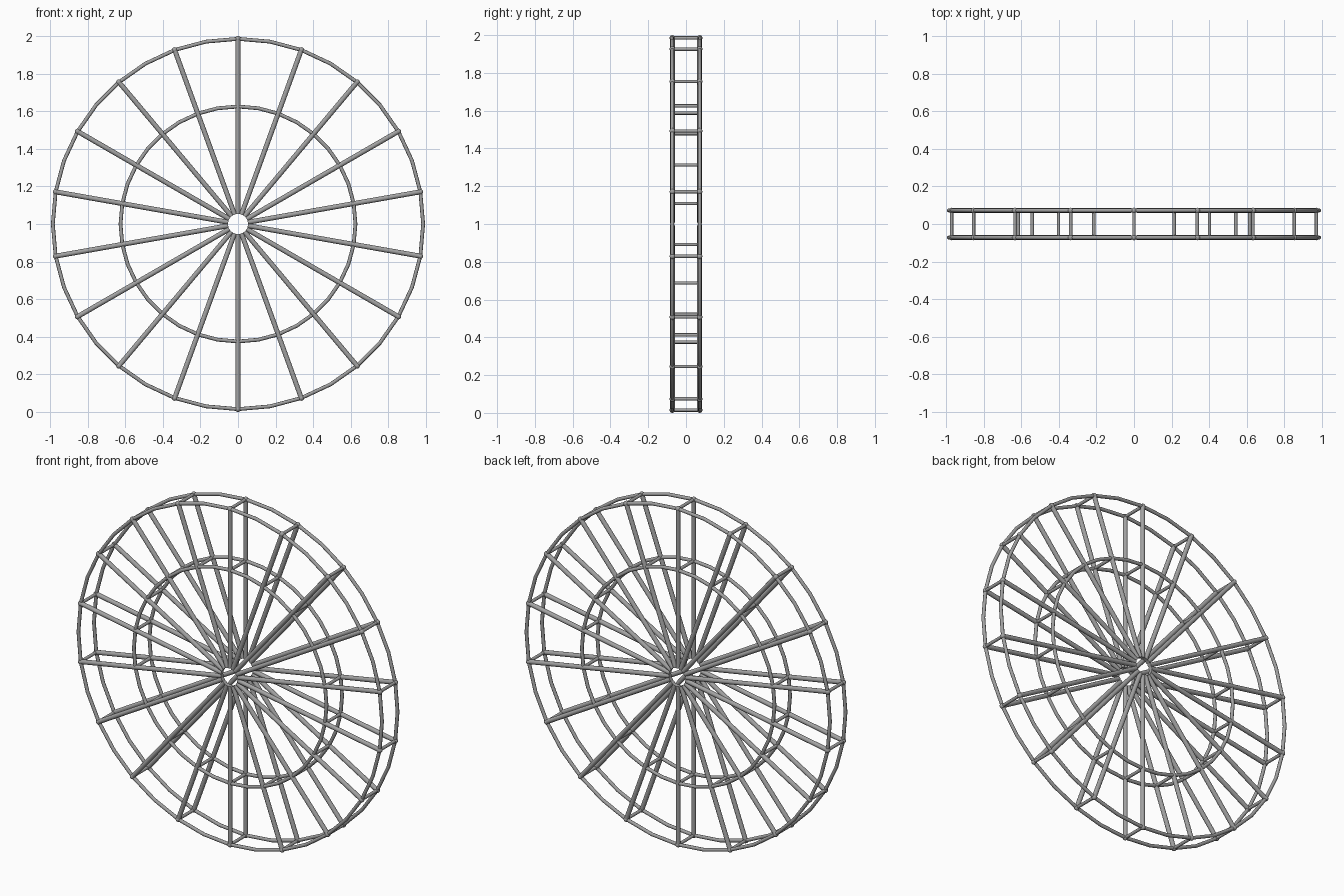
import bpy
import bmesh
import math
from mathutils import Matrix, Vector

cube = bpy.data.objects.get("Cube")
if cube:
    bpy.data.objects.remove(cube, do_unlink=True)

SPOKES = 18
RIM, INNER, HUB = 0.985, 0.625, 0.053   # ring and hub radii
HALF = 0.072                            # distance of each side frame from the middle
CENTRE = 1.0                            # axle height

steel = bpy.data.materials.new("grey steel")
colour = (0.36, 0.36, 0.36, 1)
steel.diffuse_color = colour
steel.use_nodes = True
steel.node_tree.nodes["Principled BSDF"].inputs["Base Color"].default_value = colour


def finish(obj):
    obj.data.materials.append(steel)
    bpy.ops.object.select_all(action="DESELECT")
    obj.select_set(True)
    bpy.context.view_layer.objects.active = obj
    bpy.ops.object.shade_smooth_by_angle(angle=math.radians(50))


def build(name, bm):
    mesh = bpy.data.meshes.new(name)
    bm.to_mesh(mesh)
    bm.free()
    obj = bpy.data.objects.new(name, mesh)
    bpy.context.collection.objects.link(obj)
    finish(obj)


def tube(bm, start, end, radius):
    axis = end - start
    turn = axis.to_track_quat("Z", "Y").to_matrix().to_4x4()
    bmesh.ops.create_cone(bm, cap_ends=True, segments=12, radius1=radius,
                          radius2=radius, depth=axis.length,
                          matrix=Matrix.Translation((start + end) / 2) @ turn)


def point(i, radius, y):
    a = math.pi / 2 + math.tau * i / SPOKES
    return Vector((radius * math.cos(a), y, CENTRE + radius * math.sin(a)))


# Side frames: spokes, rounded spoke tips and two rings each
for side, y in (("front", -HALF), ("back", HALF)):
    spokes, tips = bmesh.new(), bmesh.new()
    for i in range(SPOKES):
        tube(spokes, point(i, HUB, y), point(i, RIM, y), 0.013)
        bmesh.ops.create_uvsphere(tips, u_segments=12, v_segments=8, radius=0.015,
                                  matrix=Matrix.Translation(point(i, RIM, y)))
    build(side + "_spokes", spokes)
    build(side + "_spoke_tips", tips)
    for label, radius in (("outer", RIM), ("inner", INNER)):
        bpy.ops.mesh.primitive_torus_add(
            major_segments=2 * SPOKES, minor_segments=10, major_radius=radius,
            minor_radius=0.01, location=(0, y, CENTRE), rotation=(math.pi / 2, 0, 0))
        ring = bpy.context.object
        ring.name = f"{side}_{label}_ring"
        finish(ring)

# Cross bars joining the two frames
for label, radius in (("outer", RIM), ("inner", INNER)):
    bars = bmesh.new()
    for i in range(SPOKES):
        tube(bars, point(i, radius, -HALF), point(i, radius, HALF), 0.009)
    build(label + "_cross_bars", bars)
